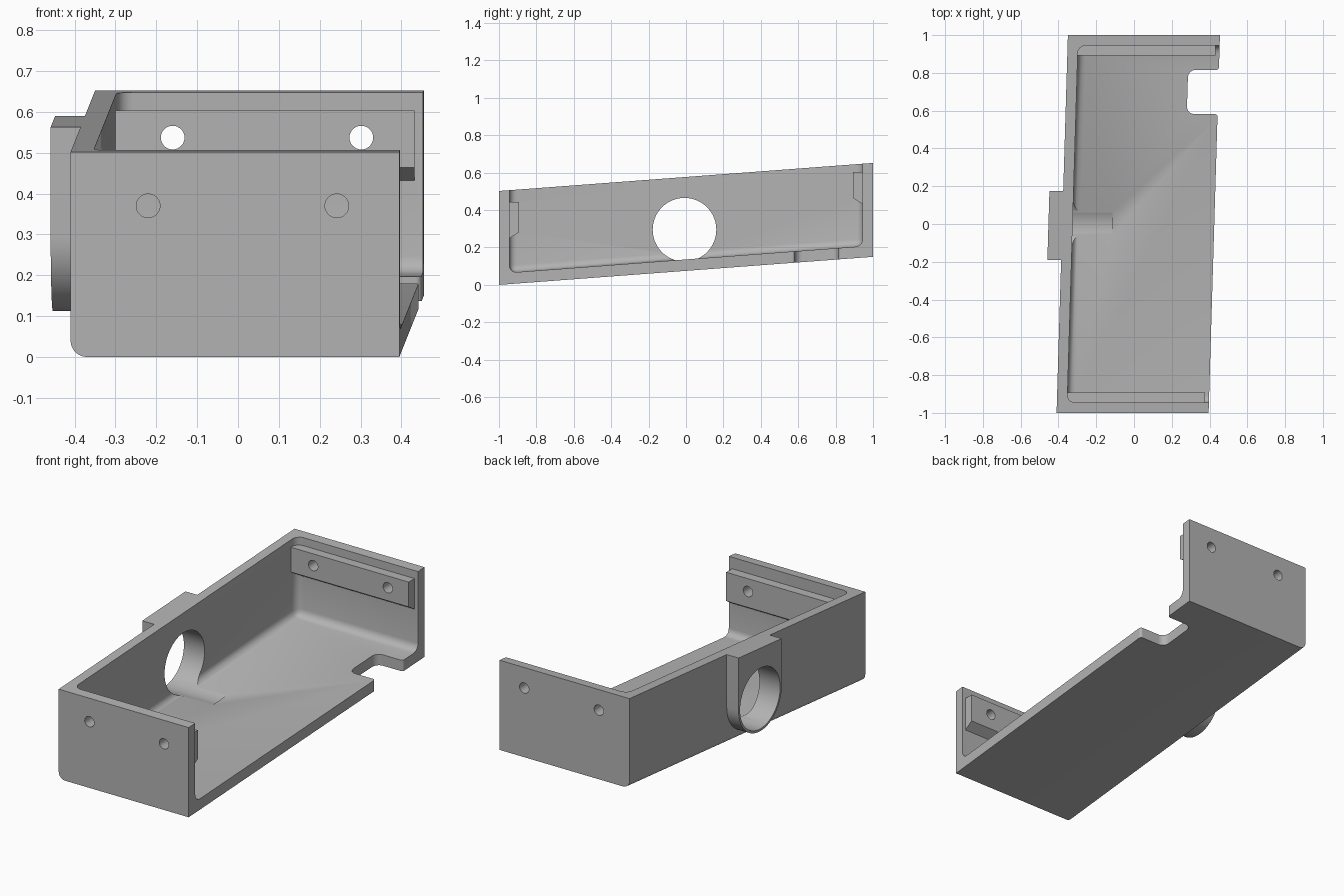
import bpy, bmesh
from math import sin, cos, radians
from mathutils import Matrix

if "Cube" in bpy.data.objects:
    bpy.data.objects.remove(bpy.data.objects["Cube"], do_unlink=True)

LEFT, OPEN, FLOOR, RIM, WALL = -0.38, 0.425, 0.075, 0.577, 0.055
SHEAR_X, SHEAR_Z = 0.03, 0.075          # slant of the case along its length
BORE_Y, BORE_Z = -0.008, 0.295

grey = bpy.data.materials.new("plain grey")
grey.use_nodes = True
grey.diffuse_color = (0.45, 0.45, 0.45, 1)
grey.node_tree.nodes["Principled BSDF"].inputs["Base Color"].default_value = (0.45, 0.45, 0.45, 1)


def arc(cx, cy, r, start, end, n=8):
    angles = [radians(start + (end - start) * i / n) for i in range(n + 1)]
    return [(cx + r * cos(a), cy + r * sin(a)) for a in angles]


def make(name, bm):
    bmesh.ops.recalc_face_normals(bm, faces=bm.faces[:])
    mesh = bpy.data.meshes.new(name)
    bm.to_mesh(mesh)
    bm.free()
    obj = bpy.data.objects.new(name, mesh)
    bpy.context.collection.objects.link(obj)
    mesh.materials.append(grey)
    return obj


def prism(name, profile, axis, lo, hi, bevel=0, keep=None):
    """Extrude a 2D profile along an axis; optionally bevel edges chosen by rule."""
    place = {"X": lambda p, t: (t, p[0], p[1]),
             "Y": lambda p, t: (p[0], t, p[1]),
             "Z": lambda p, t: (p[0], p[1], t)}[axis]
    bm = bmesh.new()
    a = [bm.verts.new(place(p, lo)) for p in profile]
    b = [bm.verts.new(place(p, hi)) for p in profile]
    bm.faces.new(a)
    bm.faces.new(b)
    for i in range(len(a)):
        j = (i + 1) % len(a)
        bm.faces.new((a[i], a[j], b[j], b[i]))
    if bevel:
        edges = [e for e in bm.edges if keep is None or keep(e)]
        bmesh.ops.bevel(bm, geom=edges, offset=bevel, segments=5, profile=0.5, affect="EDGES")
    return make(name, bm)


def rect(x0, x1, y0, y1):
    return [(x0, y0), (x1, y0), (x1, y1), (x0, y1)]


def combine(target, tool, operation):
    mod = target.modifiers.new(operation, "BOOLEAN")
    mod.operation, mod.solver, mod.object = operation, "EXACT", tool
    bpy.context.view_layer.objects.active = target
    bpy.ops.object.modifier_apply(modifier=mod.name)
    bpy.data.objects.remove(tool, do_unlink=True)


# Outer shell with one rounded lower edge
outline = arc(LEFT + 0.04, FLOOR + 0.04, 0.04, 180, 270) + [(OPEN, FLOOR), (OPEN, RIM), (LEFT, RIM)]
case = prism("case", outline, "Y", -1, 1)

# Collar around the side bore: straight sides, round underside, level with the rim
half = 0.183
ring = [(y, z - SHEAR_Z * y) for y, z in arc(BORE_Y, BORE_Z, half, 180, 360, 32)]
ring += [(BORE_Y + half, RIM), (BORE_Y - half, RIM)]
collar = prism("collar", ring, "X", LEFT - 0.073, LEFT + 0.03)
combine(case, collar, "UNION")

# Hollow interior, open above and on one side, with soft inner corners
cavity = prism("cavity", rect(LEFT + WALL, 0.7, -1 + WALL, 1 - WALL), "Z", FLOOR + 0.061, 0.8, bevel=0.04)
combine(case, cavity, "DIFFERENCE")

# Rounded notch in the floor's open edge
mouth = OPEN - 0.015
notch = (arc(0.302, 0.622, 0.04, 270, 180) + arc(0.302, 0.776, 0.04, 180, 90)
         + arc(mouth, 0.831, 0.015, 270, 360) + [(0.5, 0.831), (0.5, 0.567)]
         + arc(mouth, 0.567, 0.015, 0, 90))
combine(case, prism("notch", notch, "Z", 0, 0.3), "DIFFERENCE")

# Slant the whole case along its length
slant = Matrix.Identity(4)
slant[0][1], slant[2][1] = SHEAR_X, SHEAR_Z
case.data.transform(slant)

# Mounting ledges on both end walls, with sloped undersides
for side, top, low in ((-1, 0.442, 0.281), (1, 0.603, 0.464)):
    wall, face = side * (1 - WALL + 0.02), side * 0.893
    ledge = [(wall, top), (face, top), (face, low), (wall, low - 0.045)]
    shift = SHEAR_X * side * 0.92
    combine(case, prism("ledge", ledge, "X", LEFT + 0.04 + shift, 0.404 + shift), "UNION")

# Screw holes through each end
for side, z in ((-1, 0.37), (1, 0.537)):
    for x in (-0.19, 0.272):
        circle = arc(x + SHEAR_X * side, z, 0.029, 0, 360, 32)[:-1]
        ends = sorted((side * 0.8, side * 1.1))
        combine(case, prism("screw_hole", circle, "Y", *ends), "DIFFERENCE")

# Large side bore, grazing the floor to leave a short groove
circle = arc(BORE_Y, BORE_Z, 0.17, 0, 360, 64)[:-1]
combine(case, prism("bore", circle, "X", -0.6, -0.115), "DIFFERENCE")

# Slight edge softening is left to the shading
bpy.ops.object.select_all(action="DESELECT")
case.select_set(True)
bpy.context.view_layer.objects.active = case
bpy.ops.object.shade_smooth_by_angle(angle=radians(30))
